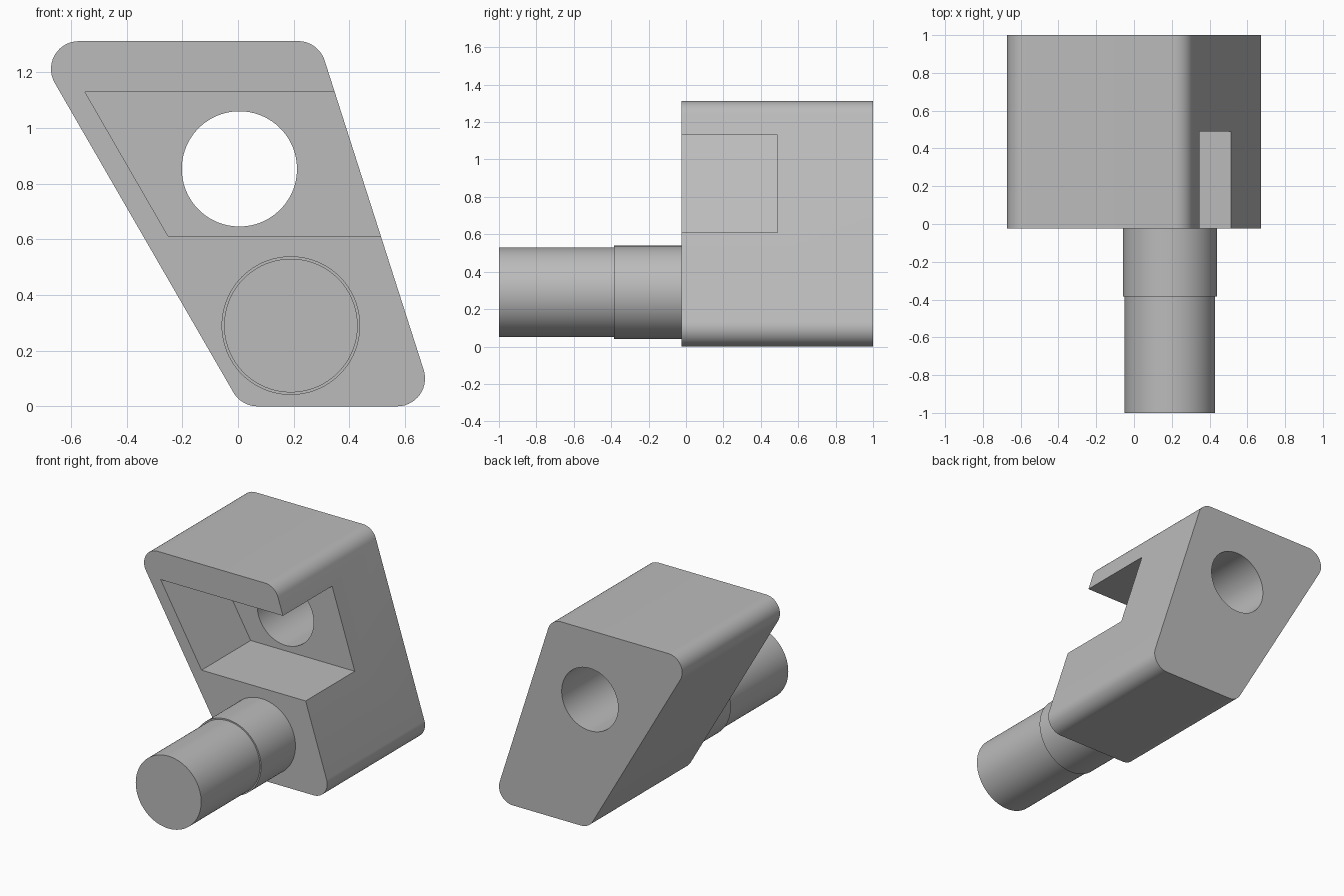
import bpy, bmesh
from math import sin, cos, pi, radians, hypot
from mathutils import Vector

default = bpy.data.objects.get("Cube")
if default:
    bpy.data.objects.remove(default, do_unlink=True)

steel = bpy.data.materials.new("grey steel")
steel.use_nodes = True
GREY = (0.5, 0.5, 0.5, 1)
steel.diffuse_color = GREY
steel.node_tree.nodes["Principled BSDF"].inputs["Base Color"].default_value = GREY


def prism(name, outline, y0, y1):
    """Extrude a counter-clockwise (x, z) outline from y0 back to y1."""
    bm = bmesh.new()
    face = bm.faces.new([bm.verts.new((x, y0, z)) for x, z in outline])
    grown = bmesh.ops.extrude_face_region(bm, geom=[face], use_keep_orig=True)
    moved = [v for v in grown["geom"] if isinstance(v, bmesh.types.BMVert)]
    bmesh.ops.translate(bm, verts=moved, vec=(0, y1 - y0, 0))
    bmesh.ops.recalc_face_normals(bm, faces=bm.faces)
    mesh = bpy.data.meshes.new(name)
    bm.to_mesh(mesh)
    bm.free()
    obj = bpy.data.objects.new(name, mesh)
    bpy.context.collection.objects.link(obj)
    mesh.materials.append(steel)
    return obj


def circle(cx, cz, r, n=96):
    return [(cx + r * cos(2 * pi * i / n), cz + r * sin(2 * pi * i / n)) for i in range(n)]


def rounded(centres, r, steps=14):
    """Outline around equal corner circles, given counter-clockwise."""
    pts = []
    n = len(centres)
    for i, c in enumerate(centres):
        a, b, d = Vector(centres[i - 1]), Vector(c), Vector(centres[(i + 1) % n])
        n0 = Vector(((b - a).y, -(b - a).x)).normalized()
        n1 = Vector(((d - b).y, -(d - b).x)).normalized()
        turn = n1.angle(n0)
        for k in range(steps + 1):
            t = turn * k / steps
            pts.append((b.x + r * (n0.x * cos(t) - n0.y * sin(t)),
                        b.y + r * (n0.x * sin(t) + n0.y * cos(t))))
    return pts


def cut(target, cutter):
    cutter.hide_render = True
    mod = target.modifiers.new("cut", "BOOLEAN")
    mod.operation, mod.solver, mod.object = "DIFFERENCE", "EXACT", cutter
    bpy.context.view_layer.objects.active = target
    bpy.ops.object.modifier_apply(modifier=mod.name)
    bpy.data.objects.remove(cutter, do_unlink=True)


def smooth(obj):
    bpy.ops.object.select_all(action="DESELECT")
    obj.select_set(True)
    bpy.context.view_layer.objects.active = obj
    bpy.ops.object.shade_smooth_by_angle(angle=radians(25))


FRONT, BACK, POCKET = -0.025, 1.0, 0.49

# Slanted block with rounded long edges
block = prism("slanted_block", rounded(
    [(0.07, 0.1), (0.572, 0.1), (0.216, 1.212), (-0.572, 1.212)], 0.1), FRONT, BACK)

# Pocket open to the front and to one side
cut(block, prism("pocket_cutter", [(-0.25, 0.61), (1, 0.61), (1, 1.13), (-0.55, 1.13)],
                 FRONT - 0.2, POCKET))

# Hole from the pocket through the back
cut(block, prism("hole_cutter", circle(0.005, 0.853, 0.207), POCKET - 0.2, BACK + 0.2))
smooth(block)

# Stepped shaft
collar = prism("shaft_collar", circle(0.19, 0.29, 0.249), -0.385, FRONT)
shaft = prism("shaft", circle(0.19, 0.29, 0.24), -1.0, -0.385)
for part in (collar, shaft):
    smooth(part)
